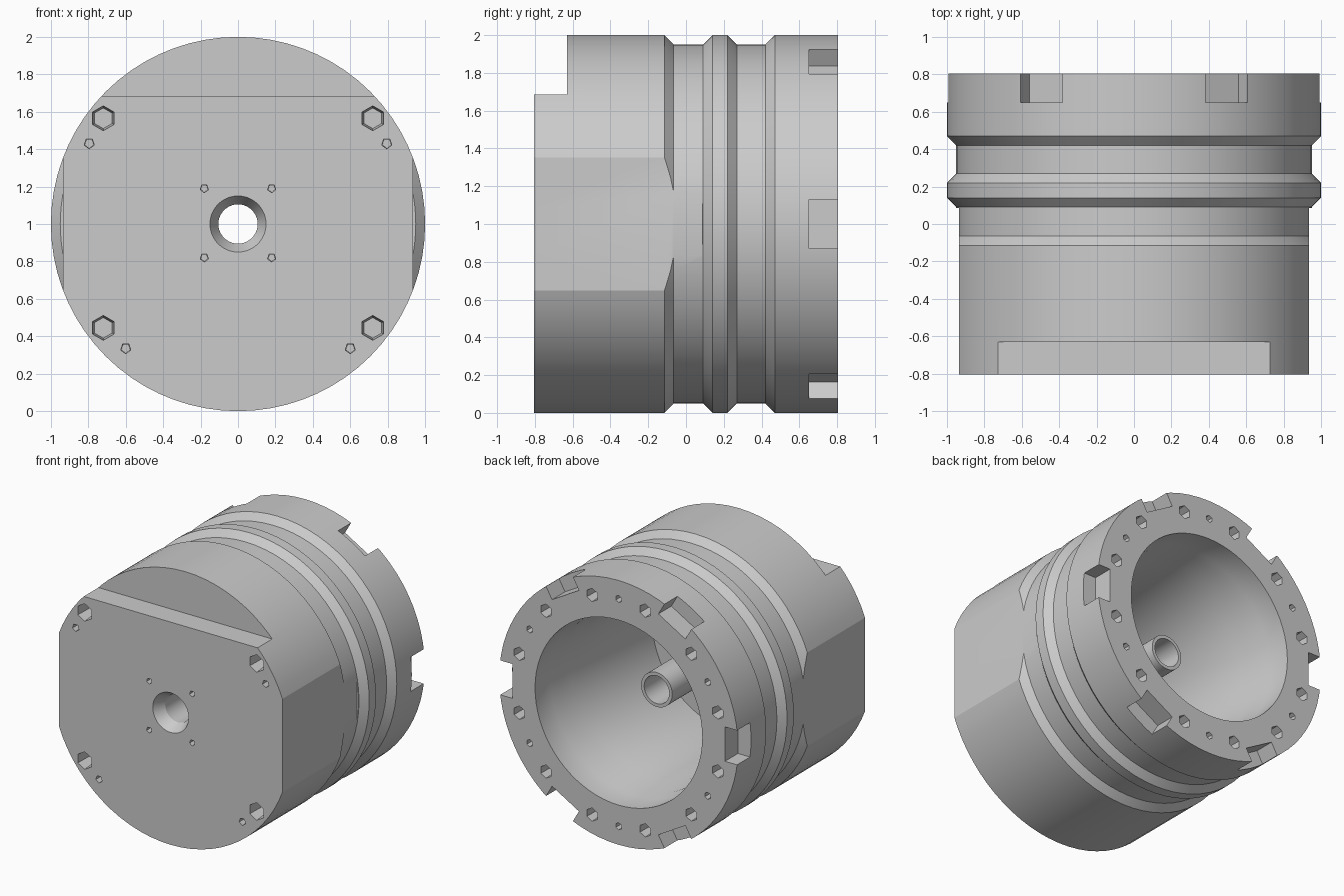
import bpy
import bmesh
from math import sin, cos, pi, radians
from mathutils import Matrix, Vector

if "Cube" in bpy.data.objects:
    bpy.data.objects.remove(bpy.data.objects["Cube"])

GREY = (0.6, 0.6, 0.6, 1.0)
metal = bpy.data.materials.new("grey metal")
metal.use_nodes = True
metal.diffuse_color = GREY
for node in metal.node_tree.nodes:
    if node.type == 'BSDF_PRINCIPLED':
        node.inputs["Base Color"].default_value = GREY


def make_object(name, bm):
    bmesh.ops.recalc_face_normals(bm, faces=bm.faces)
    mesh = bpy.data.meshes.new(name)
    bm.to_mesh(mesh)
    bm.free()
    mesh.materials.append(metal)
    obj = bpy.data.objects.new(name, mesh)
    bpy.context.collection.objects.link(obj)
    return obj


def lathe(name, profile, segments=72):
    """Revolve a closed (y, radius) loop about the horizontal axis."""
    bm = bmesh.new()
    rings = []
    for i in range(segments):
        a = 2 * pi * i / segments
        rings.append([bm.verts.new((r * cos(a), y, 1 + r * sin(a))) for y, r in profile])
    n = len(profile)
    for i in range(segments):
        here, after = rings[i], rings[(i + 1) % segments]
        for j in range(n):
            k = (j + 1) % n
            bm.faces.new((here[j], here[k], after[k], after[j]))
    return make_object(name, bm)


def add_box(bm, low, high, turn=0):
    """Box between two corners, relative to the axis, turned about it."""
    low, high = Vector(low), Vector(high)
    size = high - low
    matrix = (Matrix.Translation((0, 0, 1)) @ Matrix.Rotation(-turn, 4, 'Y')
              @ Matrix.Translation((low + high) / 2) @ Matrix.Diagonal((*size, 1)))
    bmesh.ops.create_cube(bm, size=1, matrix=matrix)


def add_rod(bm, x, z, y0, y1, r0, r1, sides=6):
    """Rod or cone along y, placed relative to the axis."""
    matrix = Matrix.Translation((x, (y0 + y1) / 2, 1 + z)) @ Matrix.Rotation(radians(-90), 4, 'X')
    bmesh.ops.create_cone(bm, cap_ends=True, segments=sides, radius1=r0,
                          radius2=r1, depth=y1 - y0, matrix=matrix)


# Grooved shell, stepped bore, front wall and hollow centre tube
outside = [(-0.805, 1.0), (-0.115, 1.0), (-0.065, 0.95), (0.09, 0.95), (0.14, 1.0),
           (0.22, 1.0), (0.27, 0.95), (0.42, 0.95), (0.47, 1.0), (0.805, 1.0)]
inside = [(0.805, 0.7), (0.62, 0.7), (0.56, 0.68), (0.42, 0.68), (0.36, 0.66), (-0.54, 0.66)]
tube = [(-0.54, 0.13), (0.35, 0.13), (0.35, 0.105), (-0.72, 0.105), (-0.805, 0.15)]
housing = lathe("housing", outside + inside + tube)

cut = bmesh.new()

# Step across the top of the front and flats on both sides
add_box(cut, (-0.9, -1, 0.685), (0.9, -0.63, 1.2))
for side in (-1, 1):
    xs = sorted((side * 0.935, side * 1.2))
    add_box(cut, (xs[0], -1, -0.5), (xs[1], 0.085, 0.5))

# Front corner holes, dowel holes and tube screw holes
for side in (-1, 1):
    for z in (0.565, -0.555):
        add_rod(cut, side * 0.72, z, -0.9, -0.68, 0.075, 0.055)
    add_rod(cut, side * 0.795, 0.43, -0.9, -0.72, 0.032, 0.025, 5)
    add_rod(cut, side * 0.6, -0.665, -0.9, -0.72, 0.032, 0.025, 5)
    for z in (-0.18, 0.19):
        add_rod(cut, side * 0.18, z, -0.9, -0.72, 0.026, 0.02, 5)

# Rim notches and bolt holes
for i in range(6):
    a = i * pi / 3
    add_box(cut, (0.89, 0.65, -0.13), (1.2, 1, 0.13), a)
    for offset, radius, depth in ((15, 0.055, 0.14), (30, 0.03, 0.1), (45, 0.055, 0.14)):
        b = a + radians(offset)
        add_rod(cut, 0.86 * cos(b), 0.86 * sin(b), 0.805 - depth, 0.9, radius * 0.8, radius)

cutter = make_object("cutter", cut)
cutter.hide_render = True
boolean = housing.modifiers.new("cuts", 'BOOLEAN')
boolean.operation = 'DIFFERENCE'
boolean.solver = 'EXACT'
boolean.object = cutter


def activate(obj):
    bpy.ops.object.select_all(action='DESELECT')
    obj.select_set(True)
    bpy.context.view_layer.objects.active = obj


activate(housing)
bpy.ops.object.modifier_apply(modifier=boolean.name)
bpy.data.objects.remove(cutter)
bpy.ops.object.shade_smooth_by_angle(angle=radians(20))

# Slim pins around the centre tube
pins = bmesh.new()
for x in (-0.18, 0.18):
    for z in (-0.18, 0.19):
        add_rod(pins, x, z, -0.56, 0.0, 0.026, 0.02)
make_object("tube_pins", pins)
